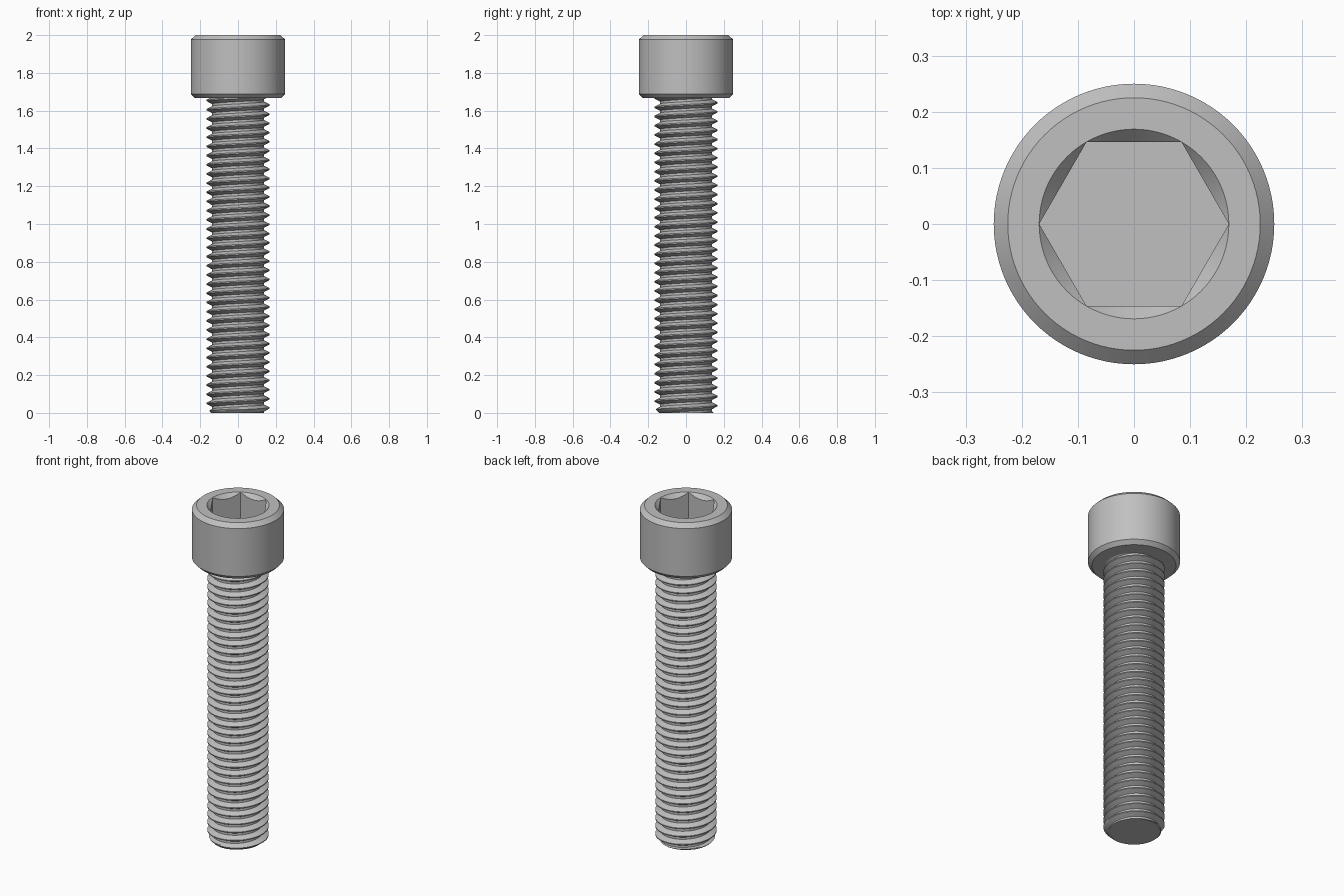
import bpy
import bmesh
from math import pi, cos, sin, floor

if "Cube" in bpy.data.objects:
    bpy.data.objects.remove(bpy.data.objects["Cube"])

steel = bpy.data.materials.new("grey_steel")
steel.use_nodes = True
grey = (0.527, 0.527, 0.527, 1)
steel.diffuse_color = grey
steel.node_tree.nodes["Principled BSDF"].inputs["Base Color"].default_value = grey

TOP, UNDER, HEAD_R = 2.0, 1.667, 0.25
SOCKET_R, SOCKET_FLOOR = 0.169, 1.833
MAJOR, MINOR, PITCH = 0.167, 0.137, 0.0486
TIP_R = 0.143


def finish(bm, name):
    bmesh.ops.remove_doubles(bm, verts=bm.verts, dist=1e-5)
    bmesh.ops.recalc_face_normals(bm, faces=bm.faces)
    mesh = bpy.data.meshes.new(name)
    bm.to_mesh(mesh)
    bm.free()
    mesh.materials.append(steel)
    obj = bpy.data.objects.new(name, mesh)
    bpy.context.collection.objects.link(obj)
    bpy.ops.object.select_all(action="DESELECT")
    obj.select_set(True)
    bpy.context.view_layer.objects.active = obj
    bpy.ops.object.shade_smooth_by_angle(angle=pi / 6)
    return obj


def hex_radius(a):
    # Distance from the axis to the hexagon wall, corners on the x axis
    return SOCKET_R * cos(pi / 6) / cos(a % (pi / 3) - pi / 6)


def bridge(bm, rows, closed):
    for low, high in zip(rows, rows[1:]):
        n = len(low)
        for i in range(n if closed else n - 1):
            j = (i + 1) % n
            bm.faces.new((low[i], low[j], high[j], high[i]))


# Head: chamfered cylinder with a countersunk hexagonal socket
def build_head(segments=96):
    def circle(r, z):
        return lambda a: (r, z)

    outline = [
        circle(0.12, UNDER), circle(0.228, UNDER), circle(HEAD_R, UNDER + 0.022),
        circle(HEAD_R, TOP - 0.024), circle(0.225, TOP), circle(SOCKET_R, TOP),
        lambda a: (hex_radius(a), TOP - 1.1 * (SOCKET_R - hex_radius(a))),
        lambda a: (hex_radius(a), SOCKET_FLOOR),
    ]
    bm = bmesh.new()
    rows = []
    for ring in outline:
        row = []
        for i in range(segments):
            a = 2 * pi * i / segments
            r, z = ring(a)
            row.append(bm.verts.new((r * cos(a), r * sin(a), z)))
        rows.append(row)
    bridge(bm, rows, True)
    bm.faces.new(rows[-1])
    bm.faces.new(rows[0])
    return finish(bm, "socket_head")


# Shank: right-handed helical thread, trimmed flat and chamfered at the tip
def build_shank(steps=60):
    half_crest, half_root = 1 / 16, 1 / 8
    flank = 0.5 - half_crest - half_root
    rise = [(half_crest + flank * k / 3, MAJOR - (MAJOR - MINOR) * k / 3)
            for k in range(4)]
    profile = [(-f, r) for f, r in reversed(rise)] + rise
    profile.append((1 - rise[-1][0], MINOR))

    bm = bmesh.new()
    turns = floor(UNDER / PITCH) + 4
    rows = []
    for s in range(turns * steps + 1):
        a = 2 * pi * s / steps
        base = PITCH * (s / steps - 2) + 0.026
        rows.append([bm.verts.new((r * cos(a), r * sin(a), base + f * PITCH))
                     for f, r in profile])
    bridge(bm, rows, False)
    bmesh.ops.remove_doubles(bm, verts=bm.verts, dist=1e-5)

    for z, side in ((0, -1), (UNDER + 0.01, 1)):
        geom = bm.verts[:] + bm.edges[:] + bm.faces[:]
        cut = bmesh.ops.bisect_plane(bm, geom=geom, plane_co=(0, 0, z),
                                     plane_no=(0, 0, side), clear_outer=True)
        rim = [e for e in cut["geom_cut"] if isinstance(e, bmesh.types.BMEdge)]
        bmesh.ops.edgeloop_fill(bm, edges=rim)
    for v in bm.verts:
        limit = TIP_R + max(v.co.z, 0)
        r = v.co.xy.length
        if r > limit:
            v.co.x *= limit / r
            v.co.y *= limit / r
    return finish(bm, "threaded_shank")


build_head()
build_shank()
